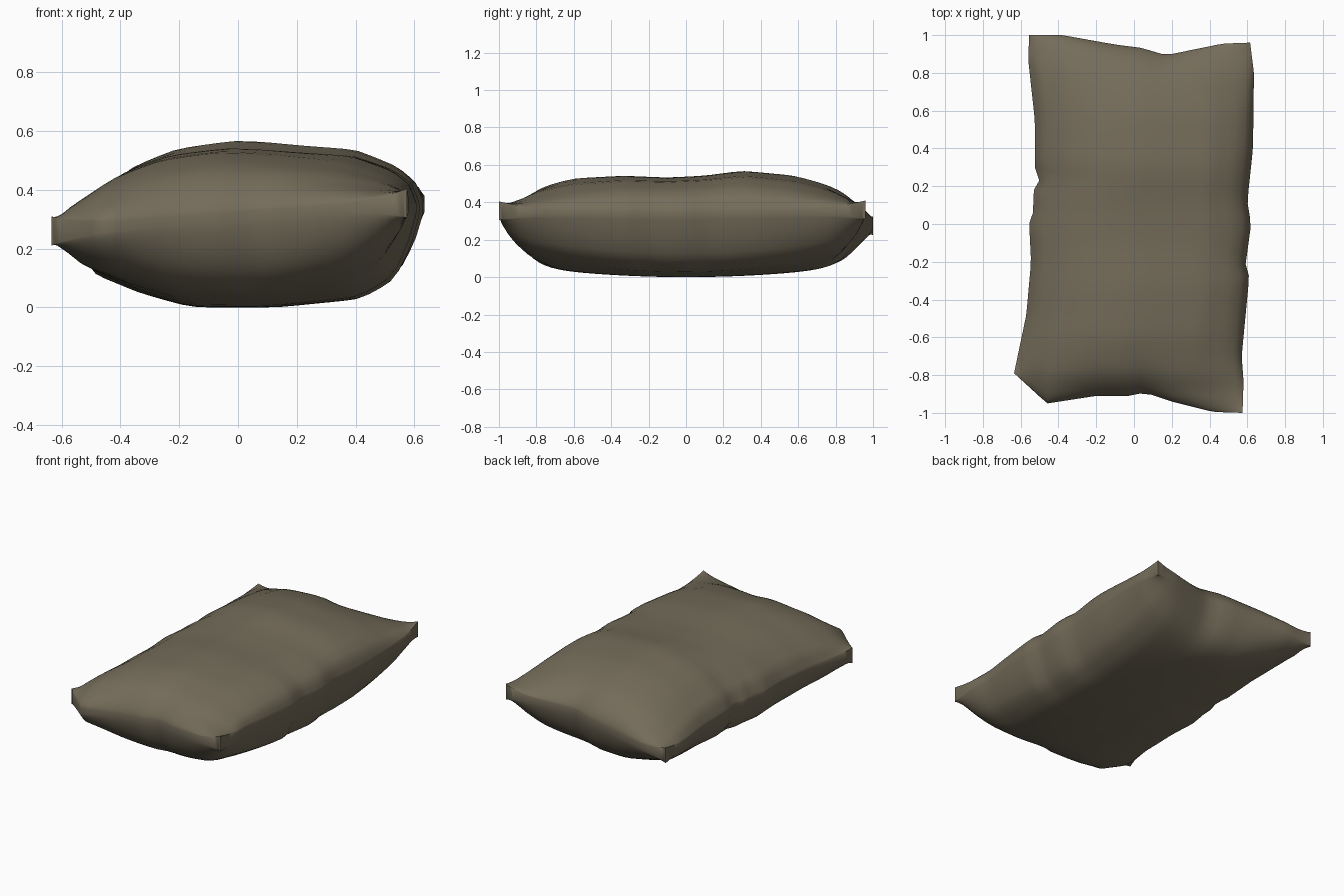
import bpy, bmesh, math

if "Cube" in bpy.data.objects:
    bpy.data.objects.remove(bpy.data.objects["Cube"])

# Outline of the bag seen from above: sides as x(y), ends as y(x)
LEFT = [(-.79, -.635), (-.48, -.57), (-.2, -.545), (0, -.555), (.06, -.535),
        (.18, -.53), (.25, -.49), (.29, -.525), (.55, -.525), (.87, -.56), (1, -.555)]
RIGHT = [(-.99, .575), (-.83, .58), (-.7, .57), (-.28, .61), (-.22, .59),
         (0, .62), (.12, .6), (.4, .63), (.8, .635), (.96, .615)]
FRONT = [(-.635, -.79), (-.46, -.95), (-.2, -.91), (0, -.91), (.05, -.89),
         (.2, -.94), (.42, -.995), (.575, -1)]
BACK = [(-.555, 1), (-.38, 1), (-.1, .95), (.06, .93), (.13, .9), (.2, .9),
        (.47, .955), (.61, .96)]
# Ridge height along the bag, and fullness across it (top and bottom)
CROWN = [(-.88, .46), (-.8, .49), (-.59, .53), (-.33, .543), (-.1, .533), (.1, .543),
         (.3, .57), (.57, .545), (.8, .49), (.9, .46)]
TOP = [(-1, 0), (-.93, .32), (-.7, .68), (-.45, .9), (-.1, 1), (.08, .98), (.33, .93),
       (.62, .88), (.86, .62), (.96, .36), (1, 0)]
BOTTOM = [(-1, 0), (-.96, .35), (-.88, .6), (-.62, .83), (-.33, 1), (.17, 1), (.66, .91),
          (.86, .7), (.96, .3), (1, 0)]


def lerp(a, b, t):
    return a + (b - a) * t


def curve(pts, t):
    if t <= pts[0][0]:
        return pts[0][1]
    for (a, p), (b, q) in zip(pts, pts[1:]):
        if t <= b:
            return lerp(p, q, (t - a) / (b - a))
    return pts[-1][1]


def plan(u, v):
    """Map the unit square onto the outline."""
    s, t = (u + 1) / 2, (v + 1) / 2
    x, y = u * .58, v * .95
    for _ in range(12):
        x = lerp(curve(LEFT, y), curve(RIGHT, y), s)
        y = lerp(curve(FRONT, x), curve(BACK, x), t)
    return x, y


def point(u, v, top):
    x, y = plan(u, v)
    seam = lerp(lerp(.26, .355, (u + 1) / 2), lerp(.275, .36, (u + 1) / 2), (v + 1) / 2)
    seam += .02 * (1 - v * v) * -u
    lip = .015 + .035 * abs(u * v) ** 6
    # Fullness falls to 0 at the seam and is pinched at the corners
    f = curve(TOP if top else BOTTOM, u) * max(0, 1 - abs(v) ** 12) ** .7
    f *= 1 - .4 * (u * v) ** 2
    if top:
        return x, y, lerp(seam + lip, curve(CROWN, y), f)
    return x, y, lerp(seam - lip, .075 * y * y, f)


# Stuffed bag: upper and lower skins joined by a narrow seam wall
NU, NV = 32, 48
us = [math.sin(math.pi / 2 * (2 * i / NU - 1)) for i in range(NU + 1)]
vs = [math.sin(math.pi / 2 * (2 * j / NV - 1)) for j in range(NV + 1)]
bm = bmesh.new()
skins = [[[bm.verts.new(point(u, v, top)) for v in vs] for u in us] for top in (True, False)]
for g in skins:
    # Soften the profile kinks, keeping the seam in place
    inner = [vert for col in g[1:-1] for vert in col[1:-1]]
    for i in range(NU):
        for j in range(NV):
            bm.faces.new((g[i][j], g[i + 1][j], g[i + 1][j + 1], g[i][j + 1]))
    bmesh.ops.smooth_vert(bm, verts=inner, factor=.5, use_axis_z=True)
rim = ([(i, 0) for i in range(NU)] + [(NU, j) for j in range(NV)]
       + [(i, NV) for i in range(NU, 0, -1)] + [(0, j) for j in range(NV, 0, -1)])
up, low = skins
for (a, b), (c, d) in zip(rim, rim[1:] + rim[:1]):
    bm.faces.new((up[a][b], low[a][b], low[c][d], up[c][d]))
bmesh.ops.recalc_face_normals(bm, faces=bm.faces)
mesh = bpy.data.meshes.new("stuffed_bag")
bm.to_mesh(mesh)
bm.free()

bag = bpy.data.objects.new("stuffed_bag", mesh)
bpy.context.collection.objects.link(bag)
cloth = bpy.data.materials.new("olive_brown_cloth")
cloth.diffuse_color = (.175, .15, .102, 1)
cloth.use_nodes = True
cloth.node_tree.nodes["Principled BSDF"].inputs["Base Color"].default_value = cloth.diffuse_color
mesh.materials.append(cloth)
bpy.context.view_layer.objects.active = bag
bag.select_set(True)
bpy.ops.object.shade_smooth_by_angle(angle=math.radians(60))
